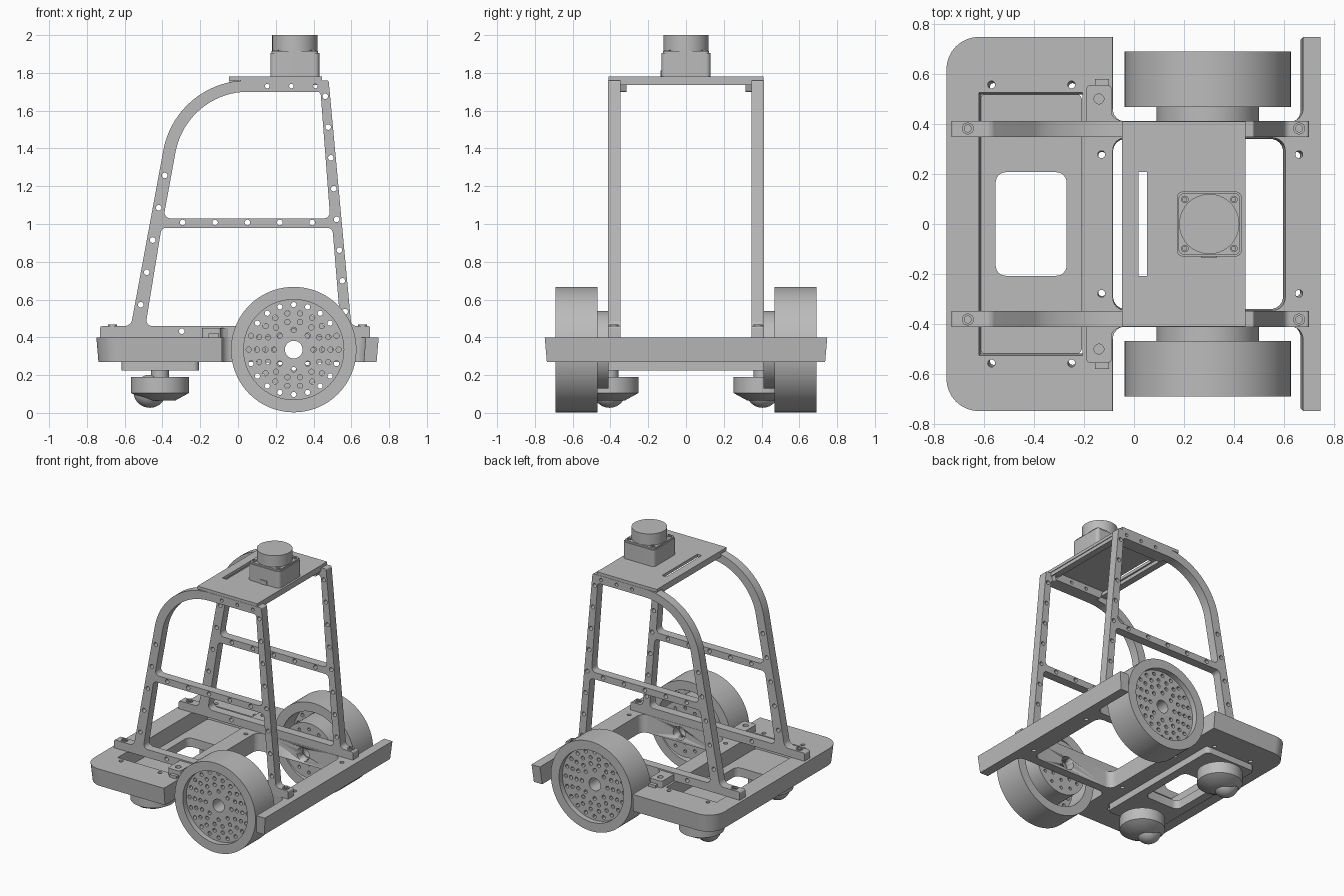
import bpy, bmesh, math
from mathutils import Matrix, Vector

if "Cube" in bpy.data.objects:
    bpy.data.objects.remove(bpy.data.objects["Cube"], do_unlink=True)

grey = bpy.data.materials.new("plain grey")
grey.use_nodes = True
grey.diffuse_color = (0.5, 0.5, 0.5, 1)
grey.node_tree.nodes["Principled BSDF"].inputs["Base Color"].default_value = (0.5, 0.5, 0.5, 1)


def add_object(name, bm, mirrored=False):
    mesh = bpy.data.meshes.new(name)
    bmesh.ops.remove_doubles(bm, verts=bm.verts, dist=0.0001)
    bmesh.ops.recalc_face_normals(bm, faces=bm.faces)
    bm.to_mesh(mesh)
    bm.free()
    mesh.materials.clear()
    mesh.materials.append(grey)
    for p in mesh.polygons:
        p.use_smooth = True
        p.material_index = 0
    mesh.set_sharp_from_angle(angle=math.radians(30))
    ob = bpy.data.objects.new(name, mesh)
    bpy.context.collection.objects.link(ob)
    if mirrored:
        mod = ob.modifiers.new("mirror", 'MIRROR')
        mod.use_axis = (False, True, False)
    return ob


def circle(x, y, r, n=16):
    return [(x + r * math.cos(math.tau * i / n), y + r * math.sin(math.tau * i / n)) for i in range(n)]


def ring(x, y, radius, count, r):
    return [circle(px, py, r, 12) for px, py in circle(x, y, radius, count)]


def row(a, b, n, r=0.015):
    a, b = Vector(a), Vector(b)
    return [circle(*a.lerp(b, i / (n - 1)), r) for i in range(n)]


def rounded(corners):
    """Polygon from (x, y, fillet radius) corners."""
    out = []
    for i, (x, y, r) in enumerate(corners):
        p = Vector((x, y))
        u = (Vector(corners[i - 1][:2]) - p).normalized()
        v = (Vector(corners[(i + 1) % len(corners)][:2]) - p).normalized()
        if r == 0:
            out.append((x, y))
            continue
        half = u.angle(v) / 2
        c = p + (u + v).normalized() * r / math.sin(half)
        d = r / math.tan(half)
        a, b = p + u * d - c, p + v * d - c
        n = 20 if r > 0.1 else 6
        out += [tuple(c + a.lerp(b, k / n).normalized() * r) for k in range(n + 1)]
    return out


def rect(x0, x1, y0, y1, r=0.0):
    return rounded([(x0, y0, r), (x1, y0, r), (x1, y1, r), (x0, y1, r)])


def plate(name, outlines, lo, hi, axis='Z', mirrored=False, taper=None):
    """Extrude outlines (first is outer, the rest are holes) along Z or Y."""
    curve = bpy.data.curves.new(name, 'CURVE')
    curve.dimensions = '2D'
    curve.fill_mode = 'BOTH'
    curve.extrude = (hi - lo) / 2
    for pts in outlines:
        s = curve.splines.new('POLY')
        s.points.add(len(pts) - 1)
        for sp, (x, y) in zip(s.points, pts):
            sp.co = (x, y, 0, 1)
        s.use_cyclic_u = True
    tmp = bpy.data.objects.new(name + "_tmp", curve)
    mesh = bpy.data.meshes.new_from_object(tmp)
    bm = bmesh.new()
    bm.from_mesh(mesh)
    bpy.data.objects.remove(tmp)
    bpy.data.curves.remove(curve)
    bpy.data.meshes.remove(mesh)
    mid = (lo + hi) / 2
    if axis == 'Y':
        m = Matrix.Translation((0, mid, 0)) @ Matrix.Rotation(math.pi / 2, 4, 'X')
    else:
        m = Matrix.Translation((0, 0, mid))
    bm.transform(m)
    if taper:
        for v in bm.verts:
            if v.co.z < mid:
                v.co.x *= taper
                v.co.y *= taper
    return add_object(name, bm, mirrored)


# Chassis deck with its cross bar, pocket and centre opening
half = [(-0.75, -0.748, 0.13), (-0.085, -0.748, 0), (-0.085, -0.41, 0.05),
        (0.676, -0.41, 0.05), (0.676, -0.748, 0), (0.745, -0.748, 0)]
outline = rounded(half + [(x, -y, r) for x, y, r in reversed(half)])
bolts = [circle(x, s * y, 0.015) for s in (-1, 1)
         for x, y in ((-0.57, 0.557), (-0.25, 0.557), (-0.13, 0.278), (0.66, 0.278))]
chassis = plate("chassis", [outline, rect(-0.62, -0.205, -0.525, 0.525),
                            rect(-0.085, 0.605, -0.345, 0.345, 0.05)] + bolts,
                0.27, 0.40, taper=0.985)

# Axle bore through the chassis rails
bore = plate("axle_bore_cutter", [circle(0.295, 0.335, 0.05, 32)], -0.45, 0.45, 'Y')
bore.hide_render = True
bore.hide_viewport = True
cut = chassis.modifiers.new("axle bore", 'BOOLEAN')
cut.operation = 'DIFFERENCE'
cut.object = bore

# Tray below the pocket
plate("tray", [rect(-0.617, -0.207, -0.522, 0.522, 0.03), rect(-0.553, -0.27, -0.207, 0.207, 0.04)],
      0.225, 0.29)

# Side frames
frame_outer = rounded([(-0.73, 0.40, 0), (0.70, 0.40, 0), (0.70, 0.46, 0.012), (0.60, 0.46, 0.03),
                       (0.48, 1.76, 0.01), (-0.327, 1.76, 0.451), (-0.567, 0.46, 0.04),
                       (-0.73, 0.46, 0.012)])
upper = rounded([(-0.395, 1.03, 0.03), (0.488, 1.03, 0.03), (0.437, 1.70, 0.02), (-0.272, 1.70, 0.39)])
lower = rounded([(-0.49, 0.46, 0.03), (0.543, 0.46, 0.03), (0.50, 0.98, 0.03), (-0.405, 0.98, 0.03)])
frame_holes = (row((-0.515, 0.573), (-0.388, 1.257), 5) + row((0.567, 0.536), (0.462, 1.676), 8)
               + row((-0.293, 1.008), (0.393, 1.008), 5) + row((0.155, 1.73), (0.41, 1.73), 3, 0.012)
               + [circle(-0.298, 0.432, 0.015)])
plate("side_frame", [frame_outer, upper, lower] + frame_holes, 0.347, 0.412, 'Y', True)
for name, x in (("rear_foot_washer", -0.665), ("front_foot_washer", 0.66)):
    plate(name, [circle(x, 0.382, 0.024), circle(x, 0.382, 0.014)], 0.455, 0.468, mirrored=True)

# Deck brackets beside the frames
plate("deck_bracket", [rounded([(-0.19, 0.40, 0), (-0.03, 0.40, 0), (-0.09, 0.43, 0.03),
                                (-0.09, 0.555, 0.015), (-0.19, 0.555, 0.015)]),
                       circle(-0.14, 0.5, 0.02)], 0.395, 0.45, mirrored=True)
plate("bracket_lug", [rect(-0.155, -0.1, 0.55, 0.58)], 0.395, 0.42, mirrored=True)

# Wheels: tyre, rim lip, perforated web and hub motor
WX, WZ = 0.295, 0.335
plate("tyre", [circle(WX, WZ, 0.332, 96), circle(WX, WZ, 0.265, 72)], 0.468, 0.69, 'Y', True)
web_holes = [circle(WX, WZ, 0.047, 32)]
for radius, count in ((0.105, 8), (0.15, 14), (0.195, 18), (0.238, 20)):
    web_holes += ring(WX, WZ, radius, count, 0.014)
plate("wheel_web", [circle(WX, WZ, 0.266, 72)] + web_holes, 0.61, 0.65, 'Y', True)
plate("hub_motor", [circle(WX, WZ, 0.205, 64), circle(WX, WZ, 0.047, 32)]
      + ring(WX, WZ, 0.1, 8, 0.012) + ring(WX, WZ, 0.16, 12, 0.012), 0.411, 0.611, 'Y', True)

# Ball casters
CX, CY = -0.413, 0.405
for name, r1, r2, z0, z1 in (("caster_housing", 0.153, 0.153, 0.105, 0.19),
                             ("caster_skirt", 0.08, 0.153, 0.065, 0.105),
                             ("caster_neck", 0.047, 0.047, 0.19, 0.226)):
    bm = bmesh.new()
    bmesh.ops.create_cone(bm, cap_ends=True, segments=48, radius1=r1, radius2=r2, depth=z1 - z0,
                          matrix=Matrix.Translation((CX, CY, (z0 + z1) / 2)))
    add_object(name, bm, True)
bm = bmesh.new()
bmesh.ops.create_uvsphere(bm, u_segments=32, v_segments=20, radius=0.087,
                          matrix=Matrix.Translation((-0.467, CY, 0.114)))
add_object("caster_ball", bm, True)

# Top shelf with ribs and hangers
plate("top_shelf", [rect(-0.047, 0.445, -0.41, 0.41), rect(0.017, 0.052, -0.207, 0.207)], 1.76, 1.782)
for name, x in (("front_shelf_rib", 0.39), ("rear_shelf_rib", -0.045)):
    plate(name, [rect(x, x + 0.05, -0.348, 0.348)], 1.735, 1.762)
plate("shelf_hanger", [rounded([(0.01, 1.762, 0), (0.03, 1.70, 0.01), (0.42, 1.70, 0.01), (0.44, 1.762, 0)])]
      + row((0.155, 1.73), (0.41, 1.73), 3, 0.012), 0.315, 0.347, 'Y', True)

# Scanner on the shelf
SX = 0.301
plate("scanner_body", [rect(SX - 0.13, SX + 0.13, -0.13, 0.13, 0.025)], 1.78, 1.905)
plate("scanner_cap", [rect(SX - 0.123, SX + 0.123, -0.123, 0.123, 0.022)], 1.904, 1.916)
plate("scanner_head", [circle(SX, 0, 0.12, 64)], 1.915, 2.0)
for name, x in (("front_scanner_screw", SX + 0.098), ("rear_scanner_screw", SX - 0.098)):
    plate(name, [circle(x, 0.098, 0.015), circle(x, 0.098, 0.008)], 1.915, 1.922, mirrored=True)
plate("scanner_port", [rect(0.27, 0.33, 1.782, 1.812, 0.005)], -0.136, -0.128, 'Y')
